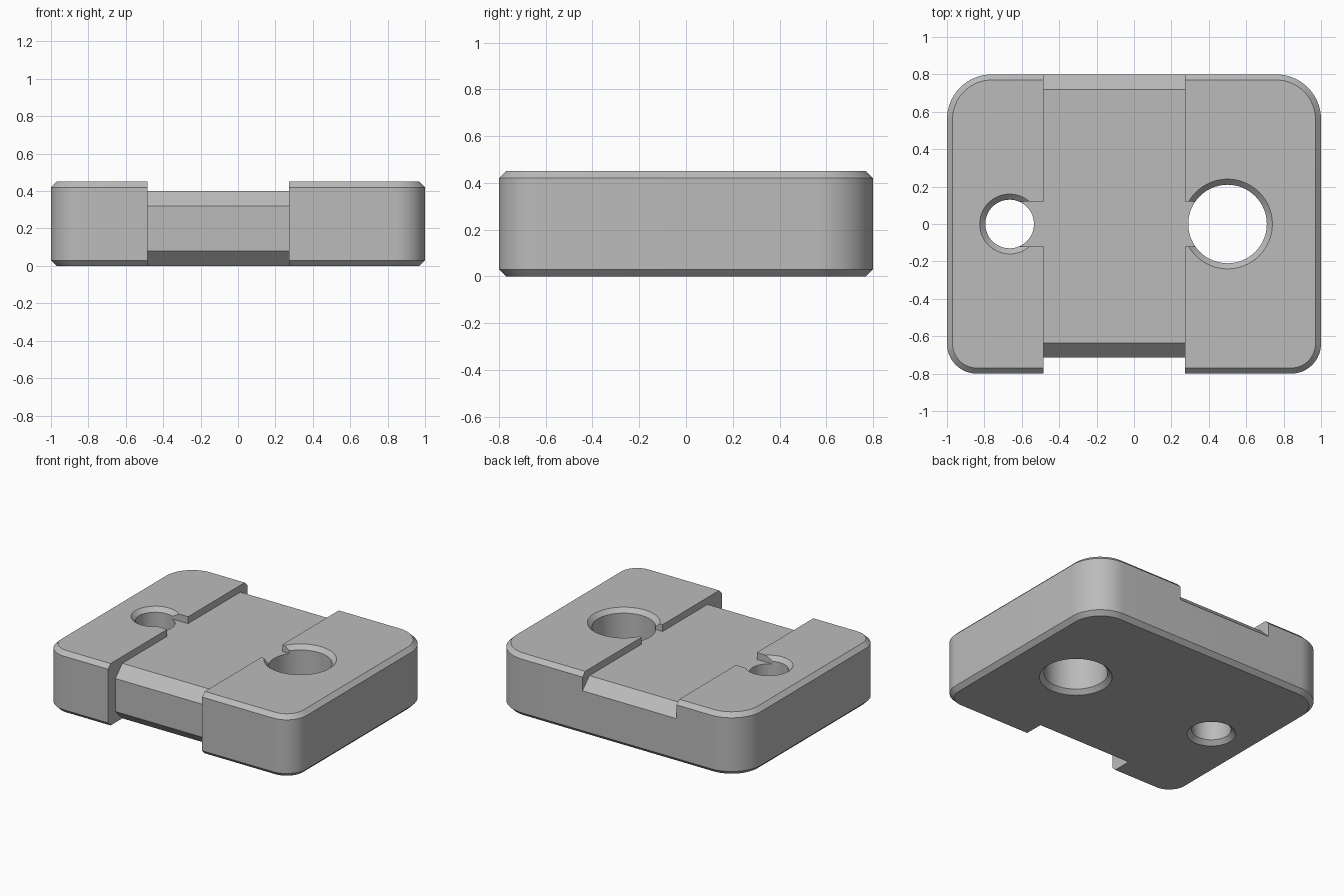
import bpy, bmesh, math

if "Cube" in bpy.data.objects:
    bpy.data.objects.remove(bpy.data.objects["Cube"])

HEIGHT, BEVEL = 0.45, 0.03

steel = bpy.data.materials.new("plain_grey")
steel.diffuse_color = (0.5, 0.5, 0.5, 1)
steel.use_nodes = True
steel.node_tree.nodes["Principled BSDF"].inputs["Base Color"].default_value = steel.diffuse_color


def make_object(name, bm):
    bmesh.ops.recalc_face_normals(bm, faces=bm.faces)
    mesh = bpy.data.meshes.new(name)
    bm.to_mesh(mesh)
    bm.free()
    mesh.materials.append(steel)
    obj = bpy.data.objects.new(name, mesh)
    bpy.context.collection.objects.link(obj)
    return obj


def loft(name, rings):
    """Skin a stack of equal-length point loops and cap both ends."""
    bm = bmesh.new()
    loops = [[bm.verts.new(p) for p in ring] for ring in rings]
    n = len(loops[0])
    for a, b in zip(loops, loops[1:]):
        for i in range(n):
            j = (i + 1) % n
            bm.faces.new((a[i], a[j], b[j], b[i]))
    bm.faces.new(loops[0])
    bm.faces.new(loops[-1])
    return make_object(name, bm)


def plate_ring(z, inset):
    """Rounded rectangle with larger radii on the back corners."""
    pts = []
    for sx, sy, r, start in ((1, 1, 0.24, 0), (-1, 1, 0.24, 90),
                             (-1, -1, 0.16, 180), (1, -1, 0.16, 270)):
        cx, cy = sx * (1 - r), sy * (0.8 - r)
        for k in range(17):
            a = math.radians(start + 90 * k / 16)
            pts.append((cx + (r - inset) * math.cos(a),
                        cy + (r - inset) * math.sin(a), z))
    return pts


def circle(x, r, z, n=64):
    return [(x + r * math.cos(2 * math.pi * k / n),
             r * math.sin(2 * math.pi * k / n), z) for k in range(n)]


def cut(body, cutter):
    mod = body.modifiers.new(cutter.name, 'BOOLEAN')
    mod.operation = 'DIFFERENCE'
    mod.solver = 'EXACT'
    mod.object = cutter
    bpy.context.view_layer.objects.active = body
    bpy.ops.object.modifier_apply(modifier=mod.name)
    bpy.data.objects.remove(cutter)


# Main plate with chamfered rims
plate = loft("mounting_plate", [plate_ring(0, BEVEL), plate_ring(BEVEL, 0),
                                plate_ring(HEIGHT - BEVEL, 0), plate_ring(HEIGHT, BEVEL)])

# Wide channel over the top and down the front, with chamfered ends
profile = [(-0.535, -0.1), (-0.715, 0.08), (-0.715, 0.32), (-0.635, 0.40),
           (0.72, 0.40), (0.90, 0.22), (0.90, 0.6), (-0.95, 0.6), (-0.95, -0.1)]
cut(plate, loft("channel_cutter", [[(x, y, z) for y, z in profile] for x in (-0.485, 0.272)]))

# Through holes countersunk at both ends, each with a notch to the channel
for side, x, r, edge in (("left", -0.665, 0.13, -0.45), ("right", 0.50, 0.21, 0.24)):
    e = 0.05
    cut(plate, loft(side + "_hole_cutter", [
        circle(x, r + BEVEL + e, -e), circle(x, r, BEVEL),
        circle(x, r, HEIGHT - BEVEL), circle(x, r + BEVEL + e, HEIGHT + e)]))
    x0, x1 = sorted((x, edge))
    cut(plate, loft(side + "_notch_cutter", [
        [(x0, -0.12, z), (x1, -0.12, z), (x1, 0.12, z), (x0, 0.12, z)]
        for z in (0.40, 0.6)]))

# Smooth the round walls, keep the chamfer edges crisp
bpy.ops.object.select_all(action='DESELECT')
plate.select_set(True)
bpy.context.view_layer.objects.active = plate
bpy.ops.object.shade_smooth_by_angle(angle=math.radians(25))
